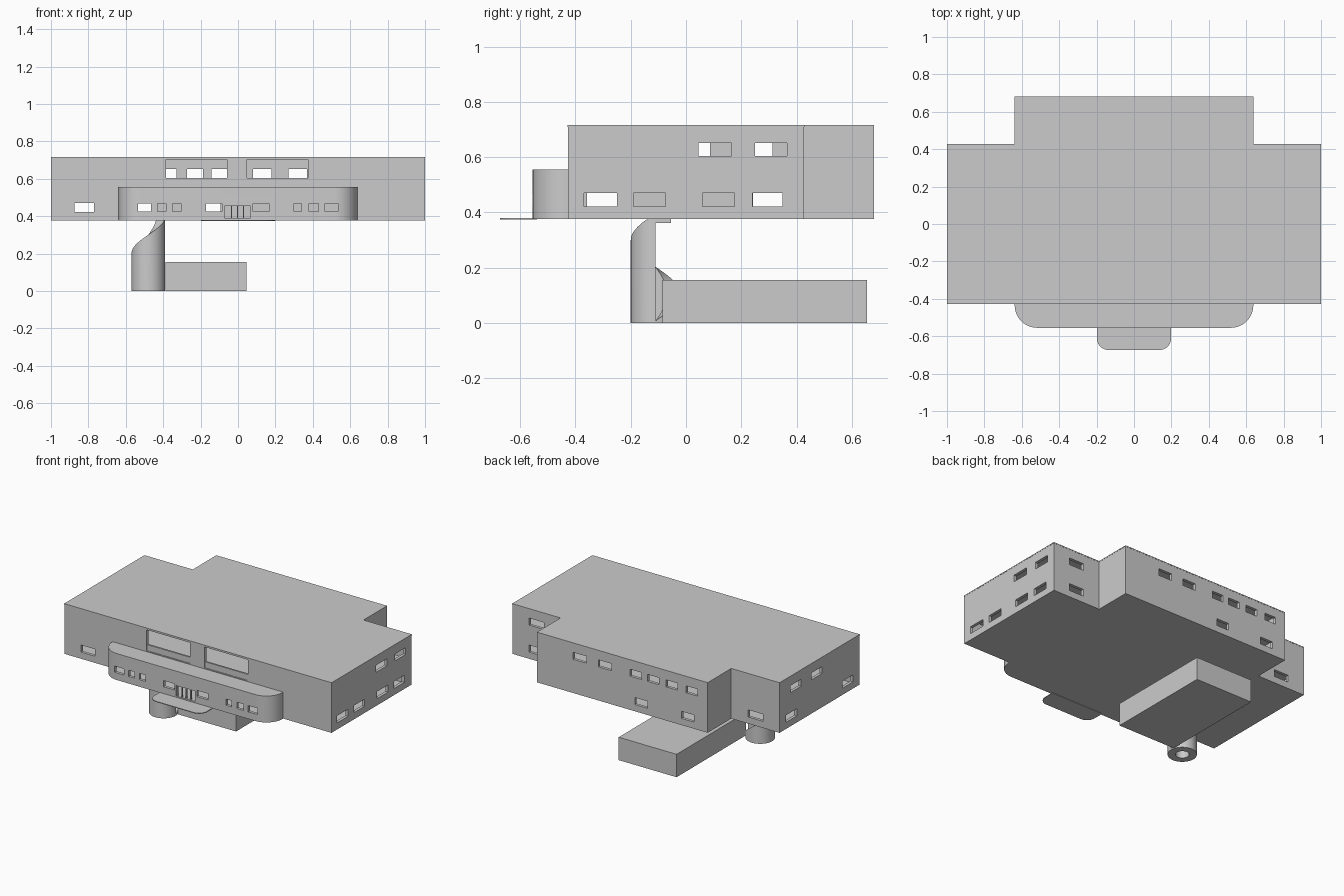
import bpy, bmesh
from math import sin, cos, pi, radians

if "Cube" in bpy.data.objects:
    bpy.data.objects.remove(bpy.data.objects["Cube"])

GROUND, MID, TOP = 0.38, 0.556, 0.71


def make(name, bm):
    bmesh.ops.recalc_face_normals(bm, faces=bm.faces)
    me = bpy.data.meshes.new(name)
    bm.to_mesh(me)
    bm.free()
    ob = bpy.data.objects.new(name, me)
    bpy.context.collection.objects.link(ob)
    return ob


def prism(name, pts, z0, z1):
    bm = bmesh.new()
    face = bm.faces.new([bm.verts.new((x, y, z0)) for x, y in pts])
    ext = bmesh.ops.extrude_face_region(bm, geom=[face], use_keep_orig=True)
    for v in ext["geom"]:
        if isinstance(v, bmesh.types.BMVert):
            v.co.z = z1
    return make(name, bm)


def boxes(name, items):
    bm = bmesh.new()
    for x0, x1, y0, y1, z0, z1 in items:
        for v in bmesh.ops.create_cube(bm, size=1)["verts"]:
            v.co.x = x1 if v.co.x > 0 else x0
            v.co.y = y1 if v.co.y > 0 else y0
            v.co.z = z1 if v.co.z > 0 else z0
    return make(name, bm)


def cut(ob, cutter):
    m = ob.modifiers.new("cut", 'BOOLEAN')
    m.operation, m.solver, m.object = 'DIFFERENCE', 'EXACT', cutter
    cutter.hide_render = True
    bpy.context.view_layer.objects.active = ob
    bpy.ops.object.modifier_apply(modifier=m.name)
    bpy.data.objects.remove(cutter)


def smooth(ob):
    bpy.ops.object.select_all(action='DESELECT')
    ob.select_set(True)
    bpy.context.view_layer.objects.active = ob
    bpy.ops.object.shade_smooth_by_angle(angle=radians(30))


def arc(cx, cy, r, a0, a1, n=12):
    return [(cx + r * cos(radians(a0 + (a1 - a0) * i / n)),
             cy + r * sin(radians(a0 + (a1 - a0) * i / n))) for i in range(n + 1)]


def plan(t, bay):
    """Building outline inset by t, with or without the rounded front bay."""
    pts = [(-1 + t, -.428 + t)]
    if bay:
        pts += [(-.638 + t, -.428 + t)] + arc(-.518, -.435, .12 - t, 180, 270)
        pts += arc(.518, -.435, .12 - t, 270, 360) + [(.638 - t, -.428 + t)]
    right = [(1 - t, .428 - t), (.638 - t, .428 - t), (.638 - t, .68 - t)]
    return pts + [(1 - t, -.428 + t)] + right + [(-x, y) for x, y in reversed(right)]


# window openings, low and high rows
LOW, HIGH = (.422, .47), (.605, .652)


def on_x(side, spans, z):      # openings in a side wall
    return [(side - .03, side + .03, a, b, *z) for a, b in spans]


def on_y(y, spans, z):         # openings in a front or back wall
    return [(a, b, y - .03, y + .03, *z) for a, b in spans]


def around(centres, w):
    return [(c - w / 2, c + w / 2) for c in centres]


low = on_x(1, [(-.37, -.25), (-.19, -.075), (.06, .175), (.24, .35)], LOW)
low += on_x(-1, around([.30, -.30], .115), LOW)
low += on_y(.428, around([.82, -.82], .11), LOW)
low += on_y(.68, around([-.14, -.49], .095), LOW)
low += on_y(-.428, [(-.875, -.77)], LOW)
low += on_y(-.555, [(-.535, -.465), (-.43, -.385), (-.35, -.305), (-.17, -.085),
                    (.08, .165), (.3, .34), (.38, .43), (.465, .535)], (.425, .467))
low += on_y(-.555, [(-.075, .07)], (.388, .464))
high = on_x(1, [(.045, .165), (.25, .365)], HIGH)
high += on_x(-1, around([.256, .03], .115), HIGH)
high += on_y(.428, around([.82], .11), HIGH)
high += on_y(.68, around([.32, .13], .1) + around([-.10, -.23, -.37, -.52], .085), HIGH)
BALCONIES = [(-.385, -.058), (.048, .375)]
high += on_y(-.428, BALCONIES, (.562, .704))

# ground floor with rounded bay
ground_floor = prism("ground_floor", plan(0, True), .377, MID)
cut(ground_floor, prism("ground_cavity", plan(.02, True), .386, .546))
cut(ground_floor, boxes("ground_windows", low))
smooth(ground_floor)

# upper floor walls and roof
upper_walls = prism("upper_walls", plan(0, False), MID, TOP)
cut(upper_walls, prism("upper_cavity", plan(.02, False), MID - .05, TOP + .05))
cut(upper_walls, boxes("upper_windows", high))
prism("roof", plan(-.001, False), TOP, .717)

# balcony parapets
boxes("balcony_parapets", [(a, b, -.424, -.412, MID, .603) for a, b in BALCONIES])

# entrance doors: frame posts, header and step
posts = [(x - .003, x + .003, -.552, -.54, .386, .464) for x in (-.072, -.035, -.0025, .03, .067)]
boxes("entrance_frame", posts + [(-.075, .07, -.552, -.54, .457, .464)])
step = prism("entrance_step", [(-.198, -.54)] + arc(-.138, -.613, .06, 180, 270)
             + arc(.138, -.613, .06, 270, 360) + [(.198, -.54)], .374, .379)
smooth(step)

# basement
boxes("basement", [(-.388, .045, -.085, .655, 0, .155)])

# spiral stair drum: annulus whose top winds down one full turn
bm = bmesh.new()
N, CX, CY, RO, RI = 40, -.479, -.11, .09, .042
rings = []
for i in range(N + 1):
    a = -2 * pi * i / N
    z = min(.377, .39 * (1 - i / N) + .008)
    rings.append([bm.verts.new((CX + r * cos(a), CY + r * sin(a), h))
                  for r, h in ((RI, 0), (RO, 0), (RO, z), (RI, z))])
for p, q in zip(rings, rings[1:]):
    for k in range(4):
        bm.faces.new((p[k], p[(k + 1) % 4], q[(k + 1) % 4], q[k]))
bm.faces.new(rings[0])
bm.faces.new(rings[-1])
smooth(make("spiral_stair", bm))

# landing at the head of the stair
boxes("stair_landing", [(-.437, -.389, -.11, -.055, .362, .377)])
